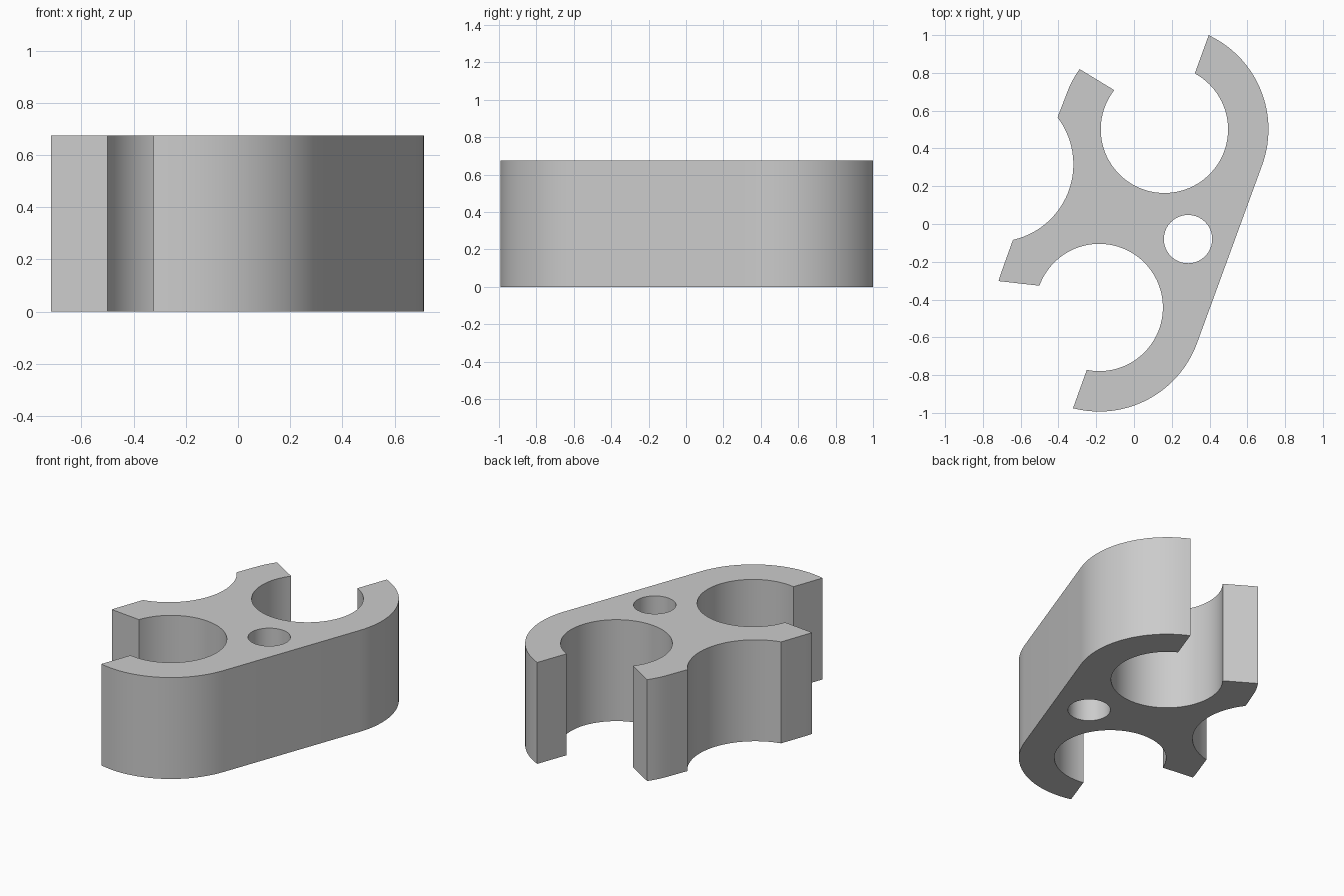
import bpy
import bmesh
from math import cos, sin, radians, ceil

HEIGHT = 0.675
UPPER, LOWER = (0.161, 0.501), (-0.184, -0.442)   # centres of the two tube sockets
BORE, RIM = 0.337, 0.551                          # socket and outer wall radii
SIDE = (-0.731, 0.316)                            # centre of the scooped side
SCREW = (0.286, -0.08)                            # centre of the screw hole

cube = bpy.data.objects.get("Cube")
if cube:
    bpy.data.objects.remove(cube, do_unlink=True)


def arc(centre, radius, start, end, step=4):
    """Points along an arc; a falling angle runs clockwise."""
    n = max(2, ceil(abs(end - start) / step))
    angles = [radians(start + (end - start) * i / n) for i in range(n + 1)]
    return [(centre[0] + radius * cos(a), centre[1] + radius * sin(a)) for a in angles]


def add_loop(bm, points):
    verts = [bm.verts.new((x, y, 0)) for x, y in points]
    return [bm.edges.new((v, verts[i - 1])) for i, v in enumerate(verts)]


# Outline: long straight back, two open sockets and the scooped side
outline = (
    arc(LOWER, RIM, 255.4, 340)
    + arc(UPPER, RIM, -20, 64.8)
    + arc(UPPER, BORE, 61.5, -218)
    + arc(UPPER, RIM, 144.6, 160)
    + arc(SIDE, 0.41, 37.3, -77.3)
    + arc(LOWER, RIM, 160, 165.3)
    + arc(LOWER, BORE, 160, -101.3)
)
screw_hole = arc(SCREW, 0.128, 0, 352, 8)

# Fill between the outline and the hole, then raise to full height
bm = bmesh.new()
edges = add_loop(bm, outline) + add_loop(bm, screw_hole)
bmesh.ops.triangle_fill(bm, edges=edges, use_beauty=True, use_dissolve=False, normal=(0, 0, 1))
raised = bmesh.ops.extrude_face_region(bm, geom=bm.faces[:])
top = [v for v in raised["geom"] if isinstance(v, bmesh.types.BMVert)]
bmesh.ops.translate(bm, verts=top, vec=(0, 0, HEIGHT))
bmesh.ops.recalc_face_normals(bm, faces=bm.faces[:])

mesh = bpy.data.meshes.new("tube_clip")
bm.to_mesh(mesh)
bm.free()
clip = bpy.data.objects.new("tube_clip", mesh)
bpy.context.collection.objects.link(clip)

# Plain grey plastic
grey = bpy.data.materials.new("light_grey")
grey.use_nodes = True
colour = (0.6, 0.6, 0.6, 1)
grey.diffuse_color = colour
grey.node_tree.nodes["Principled BSDF"].inputs["Base Color"].default_value = colour
mesh.materials.append(grey)

# Smooth curved walls, crisp rims
bpy.ops.object.select_all(action="DESELECT")
clip.select_set(True)
bpy.context.view_layer.objects.active = clip
bpy.ops.object.shade_smooth_by_angle(angle=radians(25))
